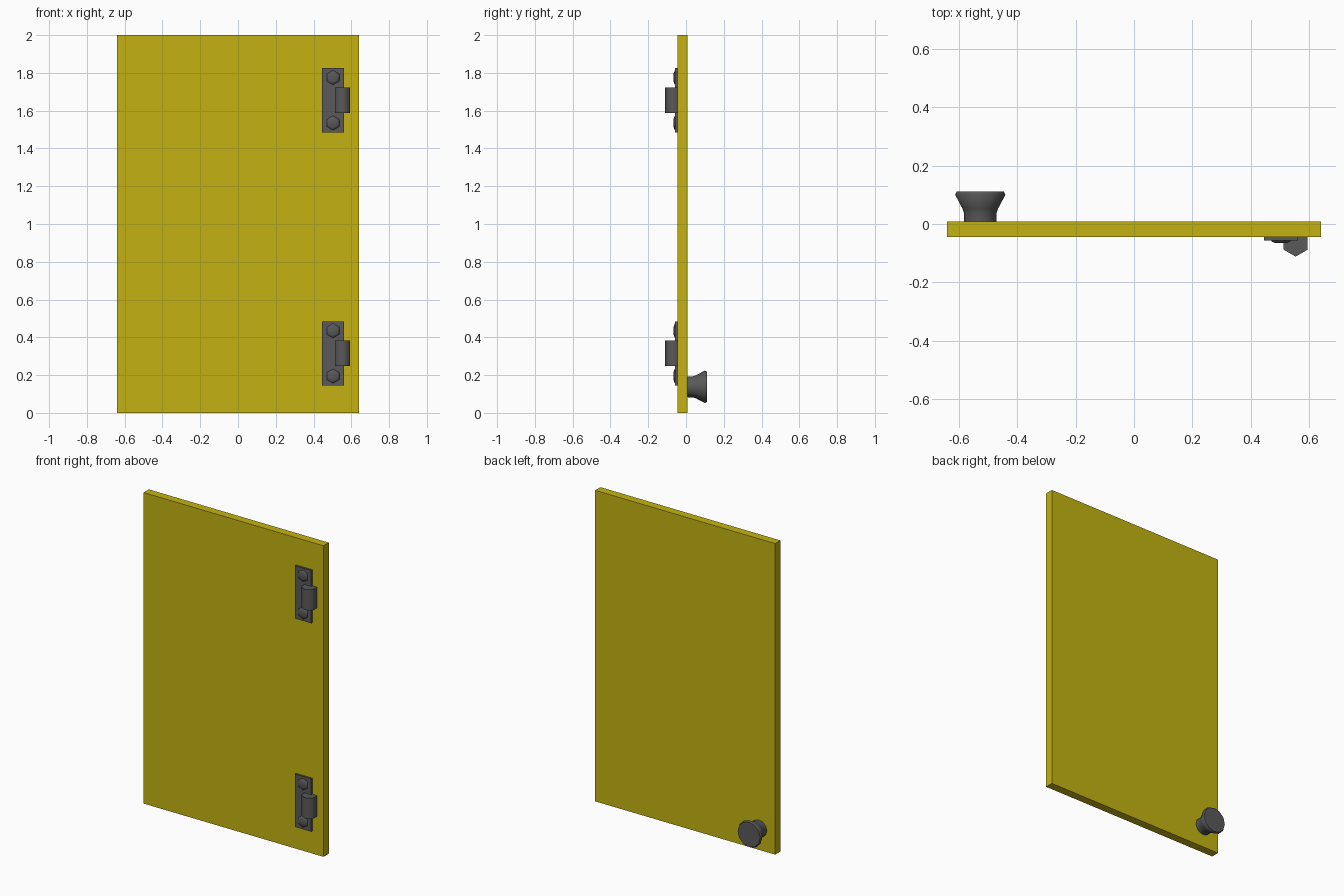
import bpy, bmesh, math

if "Cube" in bpy.data.objects:
    bpy.data.objects.remove(bpy.data.objects["Cube"])


def material(name, color):
    m = bpy.data.materials.new(name)
    m.diffuse_color = color
    m.use_nodes = True
    m.node_tree.nodes["Principled BSDF"].inputs["Base Color"].default_value = m.diffuse_color
    return m


YELLOW = material("yellow_paint", (0.55, 0.45, 0.006, 1))
DARK = material("dark_metal", (0.1, 0.1, 0.1, 1))


def finish(bm, name, mat, smooth=False):
    bmesh.ops.recalc_face_normals(bm, faces=bm.faces)
    me = bpy.data.meshes.new(name)
    bm.to_mesh(me)
    bm.free()
    me.materials.append(mat)
    ob = bpy.data.objects.new(name, me)
    bpy.context.collection.objects.link(ob)
    if smooth:
        bpy.ops.object.select_all(action='DESELECT')
        ob.select_set(True)
        bpy.context.view_layer.objects.active = ob
        bpy.ops.object.shade_smooth_by_angle(angle=math.radians(62))
    return ob


def box(name, x, y, z, mat):
    bm = bmesh.new()
    bmesh.ops.create_cube(bm, size=1)
    for v in bm.verts:
        v.co = [lo + (c + 0.5) * (hi - lo) for c, (lo, hi) in zip(v.co, (x, y, z))]
    return finish(bm, name, mat)


def turned(name, center, axis, profile, sides, mat):
    """Closed solid of revolution; profile is (radius, height) pairs along axis."""
    bm = bmesh.new()
    cx, cy, cz = center
    rings = []
    for r, h in profile:
        ring = []
        for i in range(sides):
            a = math.pi / 2 + math.tau * i / sides
            u, w = r * math.cos(a), r * math.sin(a)
            co = (cx + u, cy + h, cz + w) if axis == 'Y' else (cx + u, cy + w, cz + h)
            ring.append(bm.verts.new(co))
        rings.append(ring)
    for a, b in zip(rings, rings[1:]):
        for i in range(sides):
            j = (i + 1) % sides
            bm.faces.new((a[i], a[j], b[j], b[i]))
    bm.faces.new(rings[0])
    bm.faces.new(rings[-1])
    return finish(bm, name, mat, True)


FRONT, BACK = -0.045, 0.008

# Door panel
box("door_panel", (-0.64, 0.64), (FRONT, BACK), (0, 2), YELLOW)

# Two hinges: plate, barrel and a bolt head at each end
for label, z in (("lower", 0.315), ("upper", 1.655)):
    box(f"{label}_hinge_plate", (0.444, 0.561), (-0.057, FRONT + 0.002),
        (z - 0.17, z + 0.17), DARK)
    turned(f"{label}_hinge_barrel", (0.553, -0.0645, z), 'Z',
           [(0.047, -0.067), (0.047, 0.067)], 6, DARK)
    for end, dz in (("bottom", -0.12), ("top", 0.12)):
        turned(f"{label}_hinge_{end}_bolt", (0.503, -0.055, z + dz), 'Y',
               [(0.039, 0), (0.037, -0.005), (0.023, -0.01)], 6, DARK)

# Flared knob on the back
turned("knob", (-0.526, BACK, 0.138), 'Y',
       [(0.055, -0.005), (0.056, 0.03), (0.061, 0.045), (0.086, 0.092), (0.08, 0.104)],
       12, DARK)
